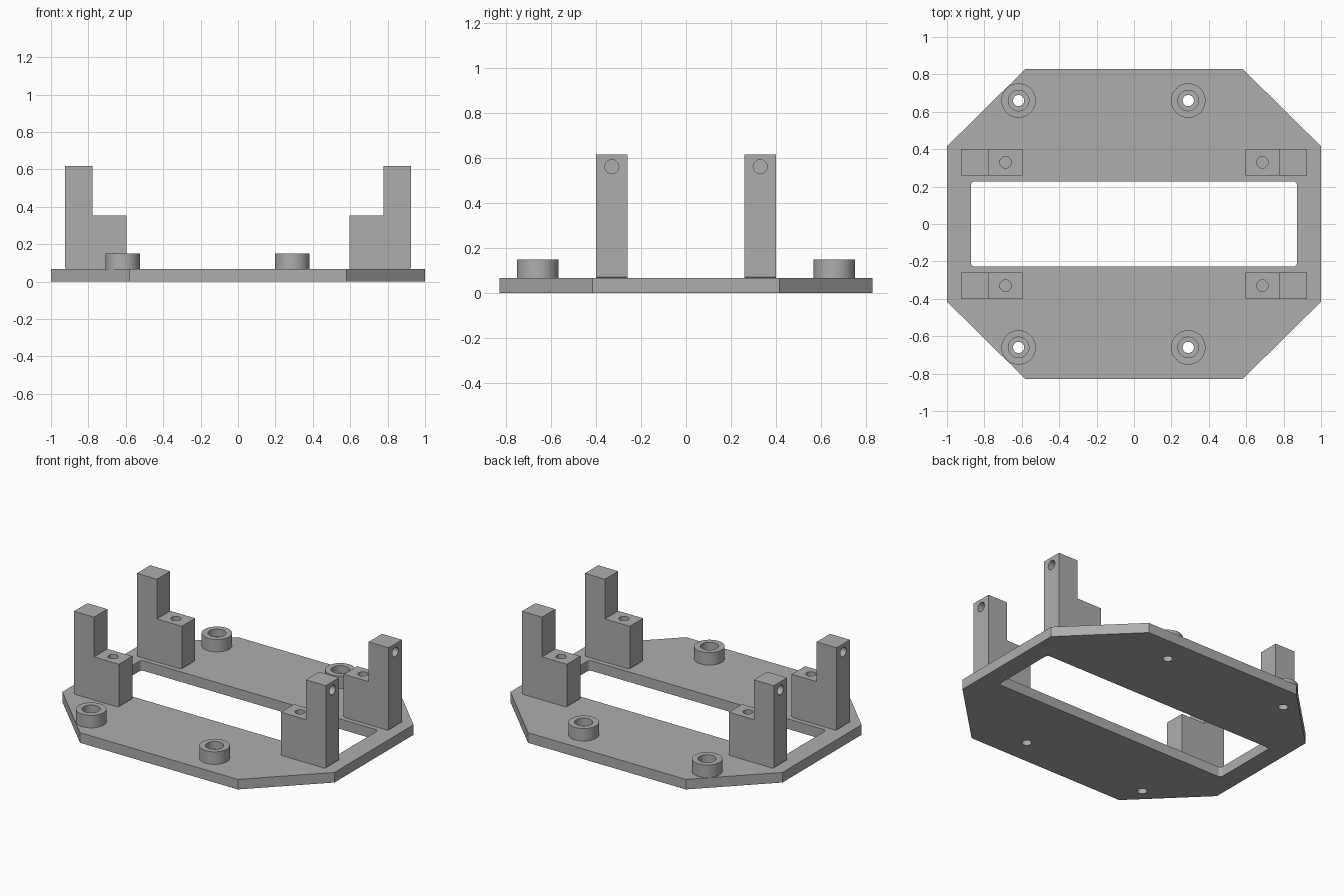
import bpy
import bmesh
from math import pi, cos, sin
from mathutils import Matrix

if "Cube" in bpy.data.objects:
    bpy.data.objects.remove(bpy.data.objects["Cube"], do_unlink=True)

GREY = (0.42, 0.42, 0.42, 1)
grey = bpy.data.materials.new("plain grey")
grey.use_nodes = True
grey.diffuse_color = GREY
grey.node_tree.nodes["Principled BSDF"].inputs["Base Color"].default_value = GREY

PLATE_TOP = 0.067


def make_object(name, bm):
    bmesh.ops.recalc_face_normals(bm, faces=bm.faces)
    mesh = bpy.data.meshes.new(name)
    bm.to_mesh(mesh)
    bm.free()
    mesh.materials.append(grey)
    obj = bpy.data.objects.new(name, mesh)
    bpy.context.collection.objects.link(obj)
    return obj


def prism(name, points, direction):
    """Extrude a closed outline along a direction."""
    bm = bmesh.new()
    face = bm.faces.new([bm.verts.new(p) for p in points])
    top = bmesh.ops.extrude_face_region(bm, geom=[face])["geom"]
    verts = [g for g in top if isinstance(g, bmesh.types.BMVert)]
    bmesh.ops.translate(bm, verts=verts, vec=direction)
    return make_object(name, bm)


def cylinder(name, centre, radius, depth, axis="Z"):
    bm = bmesh.new()
    turn = Matrix.Rotation(pi / 2, 4, "Y") if axis == "X" else Matrix()
    bmesh.ops.create_cone(bm, cap_ends=True, segments=48, radius1=radius, radius2=radius,
                          depth=depth, matrix=Matrix.Translation(centre) @ turn)
    return make_object(name, bm)


def cut(obj, cutters):
    """Subtract each cutter from the part, then discard it."""
    bpy.context.view_layer.objects.active = obj
    for cutter in cutters:
        mod = obj.modifiers.new("cut", "BOOLEAN")
        mod.operation, mod.solver, mod.object = "DIFFERENCE", "EXACT", cutter
        bpy.ops.object.modifier_apply(modifier=mod.name)
        bpy.data.objects.remove(cutter, do_unlink=True)


def smooth(obj):
    bpy.ops.object.select_all(action="DESELECT")
    obj.select_set(True)
    bpy.context.view_layer.objects.active = obj
    bpy.ops.object.shade_smooth_by_angle(angle=pi / 6)


# Octagonal base plate
outline = [(1, 0.415), (0.58, 0.83), (-0.58, 0.83), (-1, 0.415),
           (-1, -0.415), (-0.58, -0.83), (0.58, -0.83), (1, -0.415)]
plate = prism("base_plate", [(x, y, 0) for x, y in outline], (0, 0, PLATE_TOP))

# Central slot with rounded corners
SLOT_X, SLOT_Y, CORNER = 0.872, 0.228, 0.02
slot = []
for i, (sx, sy) in enumerate([(1, 1), (-1, 1), (-1, -1), (1, -1)]):
    for step in range(7):
        a = pi / 2 * (i + step / 6)
        slot.append((sx * (SLOT_X - CORNER) + CORNER * cos(a),
                     sy * (SLOT_Y - CORNER) + CORNER * sin(a), -0.1))
cutters = [prism("slot_cutter", slot, (0, 0, 0.4))]

# Raised screw bosses with counterbores and through holes
for side, y in (("front", -0.66), ("back", 0.66)):
    for end, x in (("right", -0.617), ("left", 0.29)):
        boss = cylinder(f"{side}_{end}_screw_boss", (x, y, (PLATE_TOP + 0.15) / 2),
                        0.092, 0.15 - PLATE_TOP)
        cut(boss, [cylinder("bore_cutter", (x, y, 0.2), 0.055, 0.2),
                   cylinder("hole_cutter", (x, y, 0.1), 0.03, 0.4)])
        smooth(boss)
        cutters.append(cylinder("hole_cutter", (x, y, 0), 0.03, 0.4))
cut(plate, cutters)
smooth(plate)

# Stepped L-shaped brackets, low step facing inward
FOOT = 0.006
profile = [(0.595 + FOOT, PLATE_TOP), (0.925 - FOOT, PLATE_TOP), (0.925, PLATE_TOP + FOOT),
           (0.925, 0.617), (0.778, 0.617), (0.778, 0.353), (0.595, 0.353),
           (0.595, PLATE_TOP + FOOT)]
for side, sy in (("front", -1), ("back", 1)):
    for end, sx in (("right", -1), ("left", 1)):
        y = 0.33 * sy
        bracket = prism(f"{side}_{end}_bracket",
                        [(sx * x, y - 0.07, z) for x, z in profile], (0, 0.14, 0))
        cut(bracket, [cylinder("step_hole_cutter", (sx * 0.687, y, 0.353), 0.031, 0.3),
                      cylinder("side_hole_cutter", (sx * 0.925, y, 0.563), 0.031, 0.2, "X")])
        smooth(bracket)
